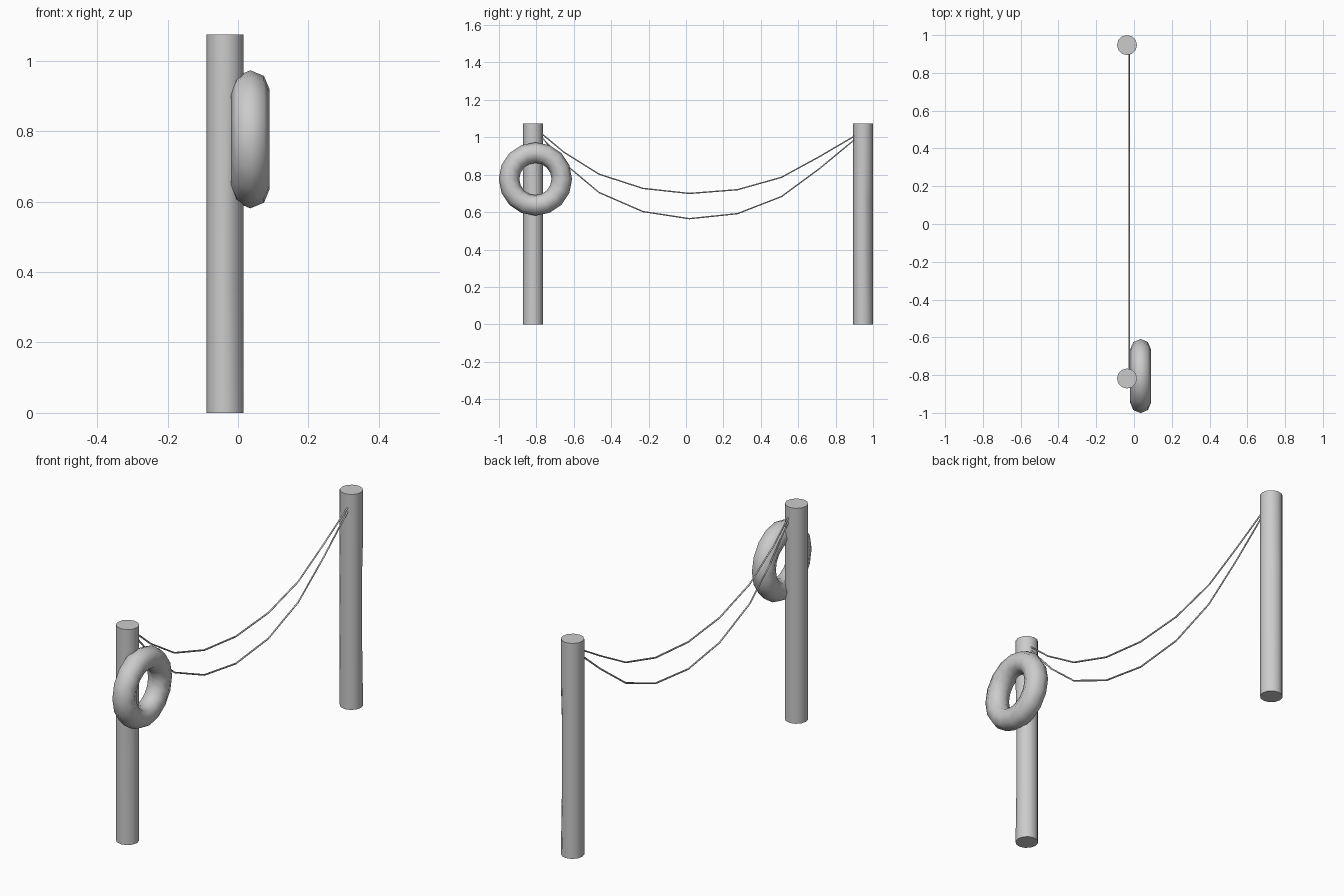
import bpy, bmesh, math
from mathutils import Vector, Matrix

if "Cube" in bpy.data.objects:
    bpy.data.objects.remove(bpy.data.objects["Cube"])

POST_X, POST_R, POST_H = -0.037, 0.053, 1.075


def smooth(obj, angle=40):
    bpy.ops.object.select_all(action='DESELECT')
    obj.select_set(True)
    bpy.context.view_layer.objects.active = obj
    bpy.ops.object.shade_smooth_by_angle(angle=math.radians(angle))


def post(name, y, dent_dir):
    """Wooden post with a slight worn dent on one side."""
    bm = bmesh.new()
    bmesh.ops.create_cone(bm, cap_ends=True, segments=12, radius1=POST_R,
                          radius2=POST_R, depth=POST_H,
                          matrix=Matrix.Translation((0, 0, POST_H / 2)))
    for z in (0.35, 0.65, 0.85):
        bmesh.ops.bisect_plane(bm, geom=bm.verts[:] + bm.edges[:] + bm.faces[:],
                               plane_co=(0, 0, z), plane_no=(0, 0, 1))
    d = Vector(dent_dir).normalized()
    for v in bm.verts:
        if 0.3 < v.co.z < 0.7:
            facing = v.co.xy.normalized().dot(d.xy)
            if facing > 0.8:
                v.co -= d * 0.005
    mesh = bpy.data.meshes.new(name)
    bm.to_mesh(mesh)
    bm.free()
    obj = bpy.data.objects.new(name, mesh)
    obj.location = (POST_X, y, 0)
    bpy.context.collection.objects.link(obj)
    smooth(obj)


def rope(name, points):
    """Thin sagging line through (y, z) points."""
    curve = bpy.data.curves.new(name, 'CURVE')
    curve.dimensions = '3D'
    curve.bevel_depth = 0.004
    curve.bevel_resolution = 1
    curve.use_fill_caps = True
    spline = curve.splines.new('POLY')
    spline.points.add(len(points) - 1)
    for p, (y, z) in zip(spline.points, points):
        p.co = (-0.025, y, z, 1)
    obj = bpy.data.objects.new(name, curve)
    bpy.context.collection.objects.link(obj)


# Posts
post("near_post", -0.818, (1, -1, 0))
post("far_post", 0.947, (1, 1, 0))

# Ropes strung between the posts
rope("upper_rope", [(-0.79, 1.035), (-0.652, 0.92), (-0.465, 0.803), (-0.23, 0.727),
                    (0.018, 0.70), (0.275, 0.72), (0.51, 0.786), (0.71, 0.895),
                    (0.91, 1.012)])
rope("lower_rope", [(-0.79, 1.02), (-0.626, 0.84), (-0.465, 0.705), (-0.23, 0.603),
                    (0.018, 0.565), (0.275, 0.592), (0.51, 0.683), (0.71, 0.83),
                    (0.91, 0.995)])

# Life ring hung on the near post
bpy.ops.mesh.primitive_torus_add(major_segments=16, minor_segments=8,
                                 major_radius=0.141, minor_radius=0.055,
                                 location=(0.035, -0.805, 0.777),
                                 rotation=(0, math.pi / 2, 0))
ring = bpy.context.object
ring.name = "life_ring"
smooth(ring, 60)
